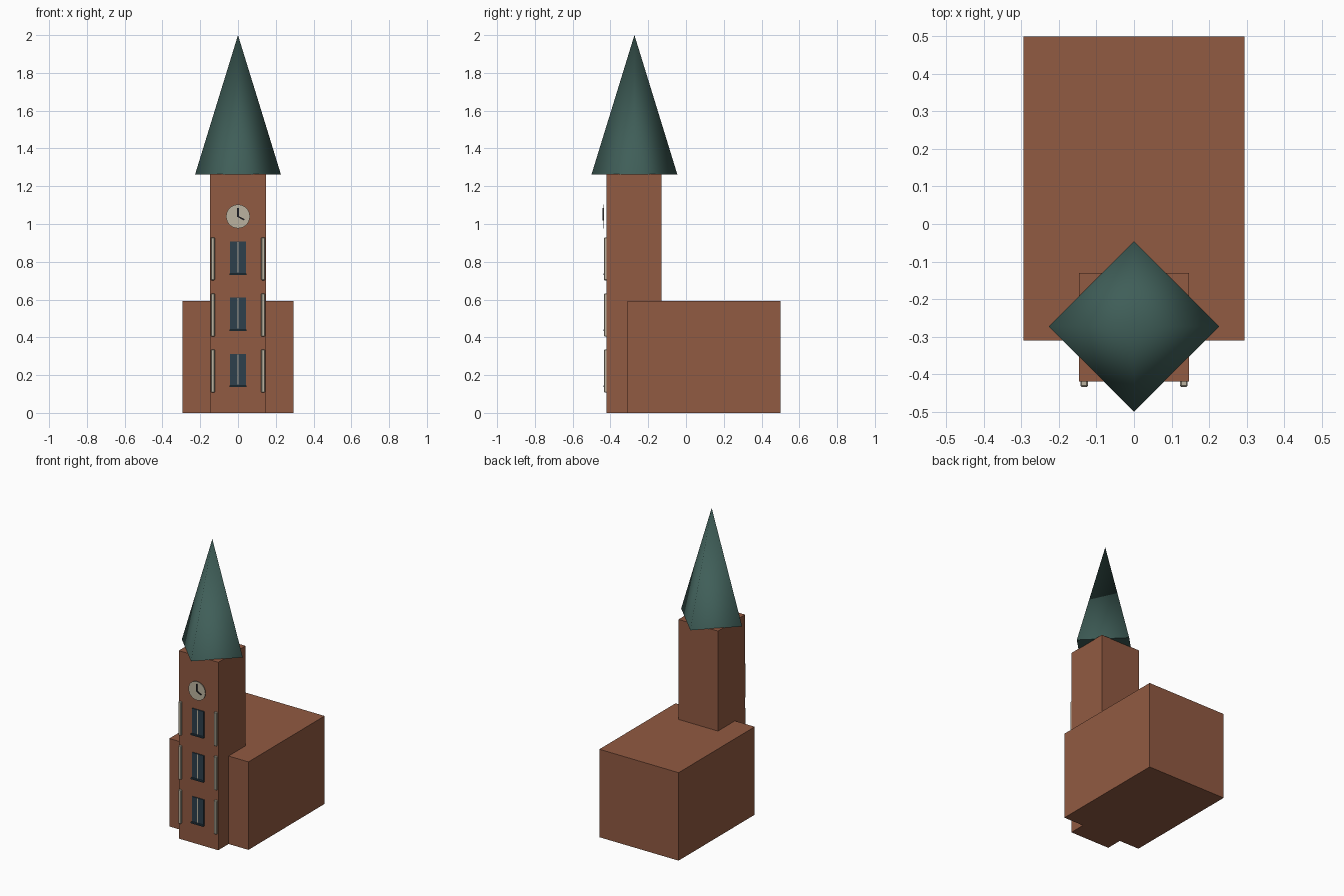
import bpy, math

if "Cube" in bpy.data.objects:
    bpy.data.objects.remove(bpy.data.objects["Cube"])

def material(name, rgb):
    m = bpy.data.materials.new(name)
    m.diffuse_color = (*rgb, 1)
    m.use_nodes = True
    m.node_tree.nodes["Principled BSDF"].inputs["Base Color"].default_value = m.diffuse_color
    return m

BRICK = material("brick", (0.285, 0.103, 0.054))
SLATE = material("green_slate", (0.050, 0.112, 0.098))
STONE = material("pale_stone", (0.50, 0.45, 0.35))
GLASS = material("dark_glass", (0.026, 0.050, 0.072))
IRON = material("black_iron", (0.012, 0.012, 0.014))

def finish(name, mat):
    ob = bpy.context.object
    ob.name = name
    ob.data.materials.append(mat)
    return ob

def box(name, lo, hi, mat):
    mid = [(a + b) / 2 for a, b in zip(lo, hi)]
    bpy.ops.mesh.primitive_cube_add(size=1, location=mid)
    ob = bpy.context.object
    size = [b - a for a, b in zip(lo, hi)]
    for v in ob.data.vertices:
        v.co = [c * s for c, s in zip(v.co, size)]
    return finish(name, mat)

TY = -0.273      # tower axis
WALL = -0.42     # tower front wall

# Main hall and tower
box("hall", (-0.295, -0.31, 0), (0.295, 0.5, 0.592), BRICK)
box("tower", (-0.147, WALL, 0), (0.147, -0.13, 1.265), BRICK)

# Four-sided spire, turned so its corners point along the axes
bpy.ops.mesh.primitive_cone_add(vertices=4, radius1=0.227, radius2=0, depth=0.737,
                                location=(0, TY, 1.263 + 0.737 / 2))
spire = finish("spire", SLATE)
for p in spire.data.polygons:
    p.use_smooth = p.normal.z > -0.5

# Three storeys: window, sill, glazing bar and corner strips
for i in range(3):
    z = 0.15 + i * 0.297
    box(f"window_{i}", (-0.043, WALL - 0.006, z - 0.005), (0.043, WALL + 0.003, z + 0.163), GLASS)
    box(f"window_bar_{i}", (-0.002, WALL - 0.011, z), (0.002, WALL, z + 0.163), STONE)
    box(f"window_sill_{i}", (-0.046, WALL - 0.018, z - 0.013), (0.046, WALL, z - 0.005), GLASS)
    for side in (-1, 1):
        x = side * 0.133
        strip = box(f"corner_strip_{i}_{'left' if side < 0 else 'right'}",
                    (x - 0.01, WALL - 0.014, z - 0.042), (x + 0.01, WALL + 0.01, z + 0.185), STONE)
        bevel = strip.modifiers.new("chamfer", 'BEVEL')
        bevel.width = 0.003
        bevel.segments = 1

# Clock face and hands
CZ = 1.04
bpy.ops.mesh.primitive_cylinder_add(vertices=32, radius=0.063, depth=0.005,
                                    location=(0, WALL - 0.0155, CZ),
                                    rotation=(math.pi / 2, 0, 0))
finish("clock_face", STONE)
for name, length, angle in (("minute_hand", 0.046, 0), ("hour_hand", 0.038, math.radians(118))):
    hand = box(name, (-0.004, -0.002, -0.004), (0.004, 0.002, length), IRON)
    mid = (length - 0.004) / 2
    hand.rotation_euler = (0, angle, 0)
    hand.location = (math.sin(angle) * mid, WALL - 0.02, CZ + math.cos(angle) * mid)
